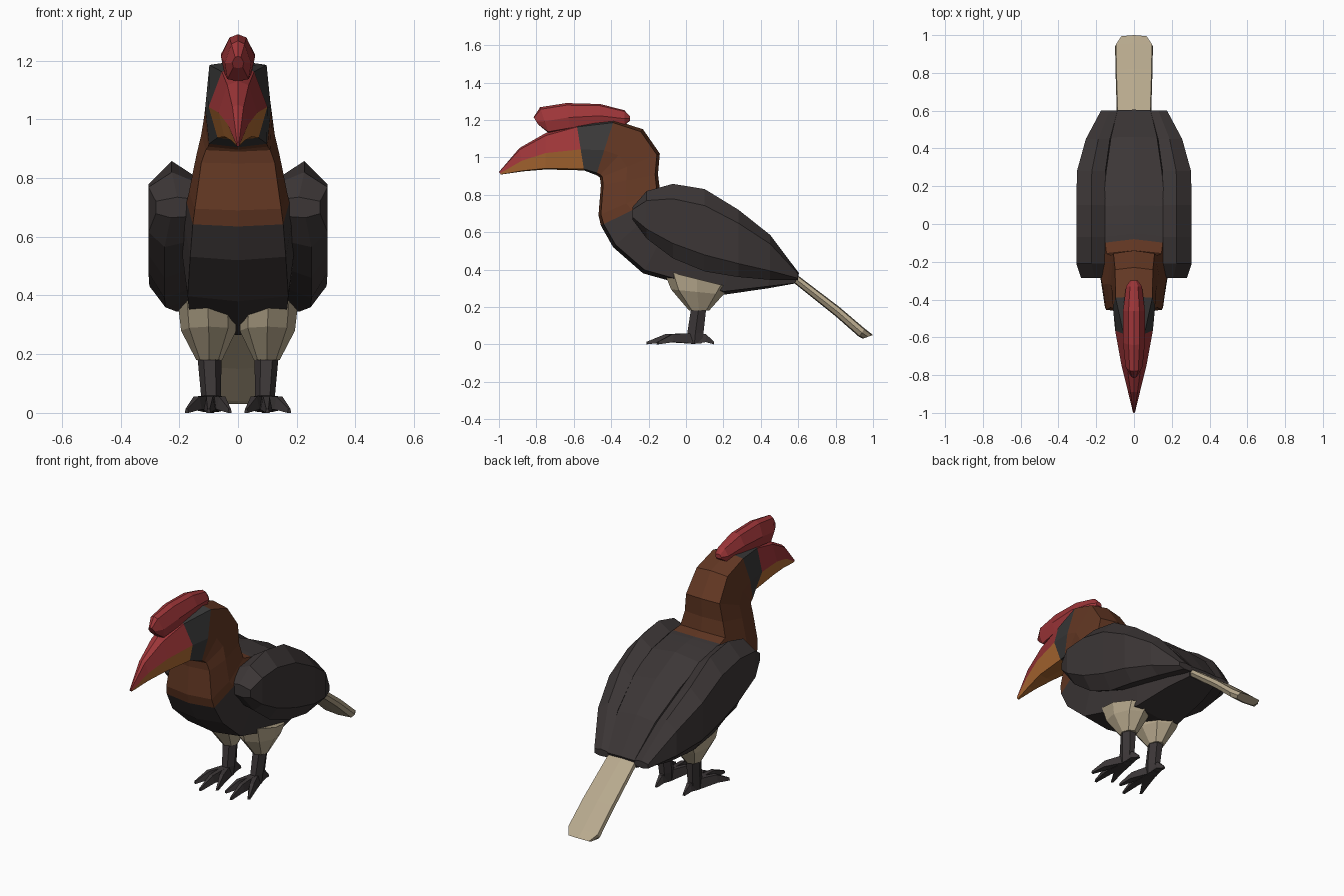
import bpy, bmesh, math
from mathutils import Vector

if "Cube" in bpy.data.objects:
    bpy.data.objects.remove(bpy.data.objects["Cube"])


def material(name, rgb):
    m = bpy.data.materials.new(name)
    m.diffuse_color = (*rgb, 1)
    m.use_nodes = True
    m.node_tree.nodes["Principled BSDF"].inputs["Base Color"].default_value = m.diffuse_color
    return m


DARK = material("charcoal feathers", (0.045, 0.037, 0.037))
BROWN = material("brown neck", (0.125, 0.039, 0.017))
GREY = material("grey face", (0.042, 0.041, 0.041))
RED = material("red horn", (0.34, 0.036, 0.04))
ORANGE = material("orange bill", (0.44, 0.15, 0.033))
BEIGE = material("pale feathers", (0.48, 0.40, 0.27))
LEG = material("dark leg", (0.045, 0.038, 0.039))


def loft(name, rings, mats, rule=None):
    """Skin equal-length rings, cap both ends; rule(segment, side) -> material index."""
    bm = bmesh.new()
    vs = [[bm.verts.new(p) for p in r] for r in rings]
    n = len(rings[0])
    for i in range(len(vs) - 1):
        for k in range(n):
            j = (k + 1) % n
            f = bm.faces.new((vs[i][k], vs[i][j], vs[i + 1][j], vs[i + 1][k]))
            f.material_index = rule(i, k) if rule else 0
    bm.faces.new(vs[0])
    end = bm.faces.new(vs[-1])
    end.material_index = rule(len(vs) - 2, 3) if rule else 0
    bmesh.ops.recalc_face_normals(bm, faces=bm.faces)
    me = bpy.data.meshes.new(name)
    bm.to_mesh(me)
    bm.free()
    for m in mats:
        me.materials.append(m)
    ob = bpy.data.objects.new(name, me)
    bpy.context.collection.objects.link(ob)
    return ob


def mirror(ob):
    ob.modifiers.new("mirror", 'MIRROR').use_axis = (True, False, False)


def section(by, bz, ty, tz, w, half):
    """Symmetric ring from a bottom point to a top point, half width w."""
    right = [Vector((x * w, by + (ty - by) * t, bz + (tz - bz) * t)) for x, t in half]
    left = [Vector((-p.x, p.y, p.z)) for p in reversed(right[1:-1])]
    return right + left


def oval(cx, cy, z, rx, ry, n=8, slope=0.0):
    a = [2 * math.pi * k / n for k in range(n)]
    return [Vector((cx + rx * math.cos(t), cy + ry * math.sin(t),
                    z + slope * ry * math.sin(t))) for t in a]


BOXY = [(0, 0), (.88, .04), (1, .45), (.87, .95), (0, 1)]
BILL = [(0, 0), (.7, .03), (1, .45), (.55, .93), (0, 1)]

# Body, neck, head and bill in one skin, tail end to bill tip
trunk = [
    (.58, .325, .605, .38, .10), (.44, .30, .46, .57, .14), (.20, .265, .28, .71, .17),
    (.0, .315, .10, .80, .188), (-.23, .38, .0, .815, .195), (-.39, .52, -.05, .82, .185),
    (-.455, .635, -.08, .82, .175), (-.468, .69, -.14, .83, .167),
    (-.455, .85, -.15, .91, .142), (-.46, .89, -.14, 1.02, .125),
    (-.467, .897, -.23, 1.15, .115), (-.48, .905, -.385, 1.2, .112),
]
bill = [(-.545, .93, -.585, 1.18, .10), (-.75, .935, -.75, 1.13, .066),
        (-.87, .925, -.89, 1.05, .034), (-.99, .908, -1.0, .922, .006)]


def trunk_colour(i, k):
    if i < 6:
        return 0
    if i < 11:
        return 1
    if i < 12:
        return 2
    return 4 if k in (0, 1, 6, 7) else 3


loft("body_and_head",
     [section(*s, BOXY) for s in trunk] + [section(*s, BILL) for s in bill],
     [DARK, BROWN, GREY, RED, ORANGE], trunk_colour)

# Casque on top of the bill
CREST = [(0, 0), (.8, .05), (1, .45), (.5, .92), (0, 1)]
casque = [(-.79, 1.175, -.815, 1.215, .02), (-.735, 1.13, -.78, 1.268, .045),
          (-.62, 1.15, -.64, 1.29, .058), (-.46, 1.17, -.46, 1.285, .058),
          (-.33, 1.17, -.33, 1.252, .042), (-.30, 1.195, -.30, 1.22, .02)]
loft("casque", [section(*s, CREST) for s in casque], [RED])

# Tail
PLATE = [(0, 0), (.85, .1), (1, .5), (.95, .9), (0, 1)]
tail = [(.55, .35, .57, .39, .09), (.80, .15, .82, .20, .098),
        (.925, .04, .955, .085, .10), (.945, .03, 1.0, .05, .07)]
loft("tail", [section(*s, PLATE) for s in tail], [BEIGE])

# Wings: (y, bottom, top, outer x)
WING = [(.5, .88), (.74, 1), (1, .8), (1, .2), (.82, 0), (.45, .1)]
stations = [(-.285, .665, .735, .28), (-.21, .565, .82, .305), (-.07, .46, .858, .305),
            (.10, .39, .83, .305), (.28, .36, .72, .302), (.45, .345, .585, .255),
            (.60, .345, .385, .175)]
mirror(loft("wing", [[Vector((u * o, y, b + (t - b) * v)) for u, v in WING]
                     for y, b, t, o in stations], [DARK]))

# Legs
mirror(loft("thigh", [oval(.105, .06, .35, .097, .18, 8, -.25),
                      oval(.10, .06, .28, .094, .14, 8, -.1),
                      oval(.098, .07, .18, .044, .053)], [BEIGE]))
mirror(loft("shin", [oval(.098, .07, .21, .042, .046, 6),
                     oval(.092, .05, .06, .034, .05, 6),
                     oval(.092, .045, .005, .03, .045, 6)], [LEG]))

# Toes: three forward, one back
ankle = Vector((.092, .04, 0))
for label, tip in (("outer", (.175, -.15, 0)), ("middle", (.10, -.21, 0)),
                   ("inner", (.028, -.155, 0)), ("back", (.09, .15, 0))):
    d = Vector(tip) - ankle
    side = Vector((-d.y, d.x, 0)).normalized()
    rings = []
    for f, w, z, h in ((0, .026, .003, .06), (.6, .02, .012, .055), (1, .007, 0, .014)):
        c = ankle + d * f
        rings.append([c + side * (w * u) + Vector((0, 0, q))
                      for u, q in ((-1, z), (1, z), (.55, h), (-.55, h))])
    mirror(loft(label + "_toe", rings, [LEG]))
